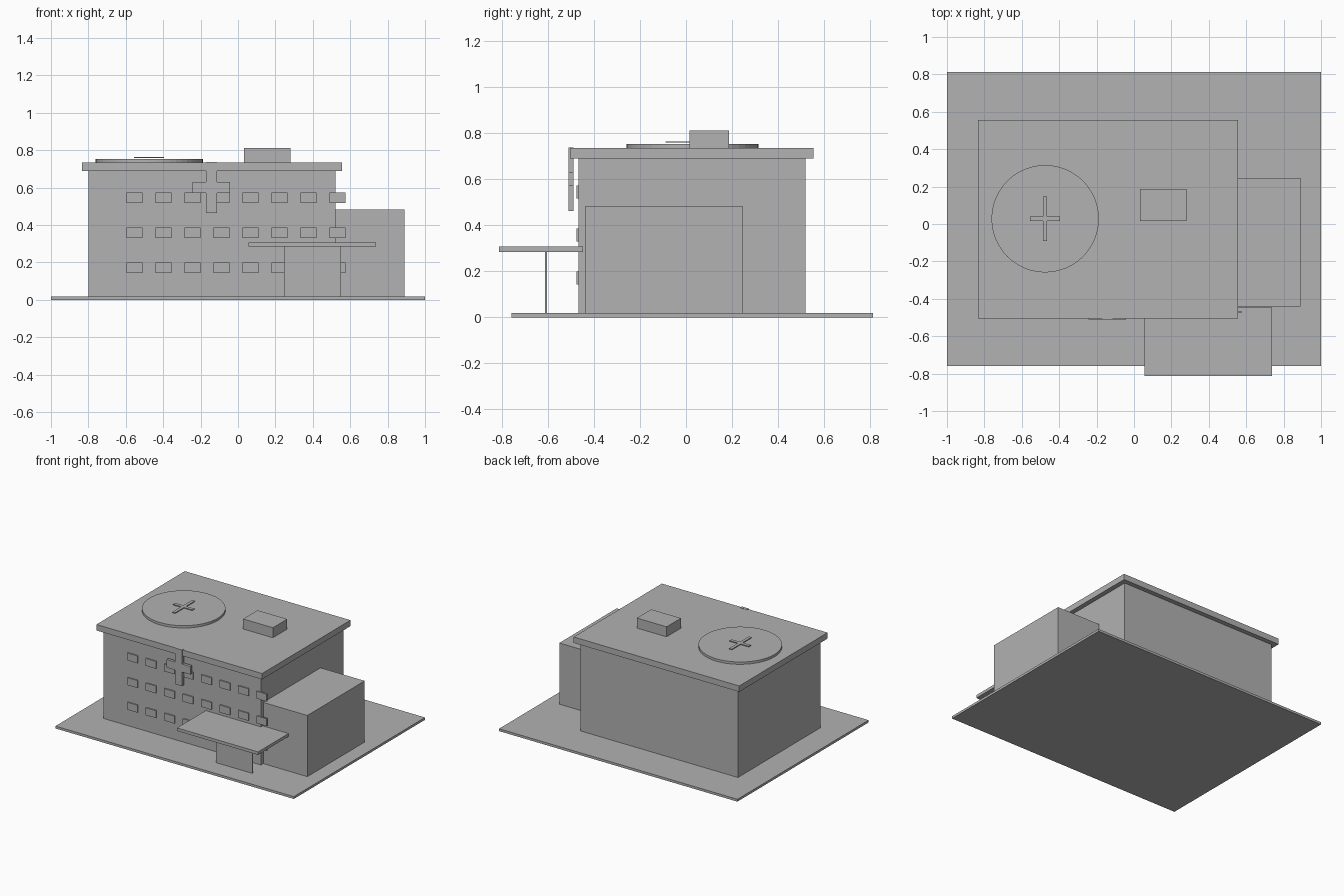
import bpy
import bmesh

cube = bpy.data.objects.get("Cube")
if cube:
    bpy.data.objects.remove(cube, do_unlink=True)

grey = bpy.data.materials.new("plain_grey")
grey.use_nodes = True
colour = (0.445, 0.445, 0.445, 1)
grey.diffuse_color = colour
grey.node_tree.nodes["Principled BSDF"].inputs["Base Color"].default_value = colour


def finish(name, bm):
    mesh = bpy.data.meshes.new(name)
    bm.to_mesh(mesh)
    bm.free()
    mesh.materials.append(grey)
    obj = bpy.data.objects.new(name, mesh)
    bpy.context.collection.objects.link(obj)
    return obj


def add_box(bm, xs, ys, zs):
    verts = bmesh.ops.create_cube(bm, size=1)["verts"]
    for v in verts:
        for axis, (low, high) in enumerate((xs, ys, zs)):
            v.co[axis] = low if v.co[axis] < 0 else high


def box(name, xs, ys, zs):
    bm = bmesh.new()
    add_box(bm, xs, ys, zs)
    return finish(name, bm)


def plus(name, outline, xs, ys, zs):
    """Extrude a plus-shaped outline made of corner picks from four-step ranges."""
    bm = bmesh.new()
    a, b = outline
    steps = [(1, 0), (2, 0), (2, 1), (3, 1), (3, 2), (2, 2),
             (2, 3), (1, 3), (1, 2), (0, 2), (0, 1), (1, 1)]
    upright = zs is None
    depth = ys if upright else zs
    place = (lambda u, v: (u, depth[0], v)) if upright else (lambda u, v: (u, v, depth[0]))
    face = bm.faces.new([bm.verts.new(place(a[i], b[j])) for i, j in steps])
    moved = bmesh.ops.extrude_face_region(bm, geom=[face])["geom"]
    axis = 1 if upright else 2
    for v in moved:
        if isinstance(v, bmesh.types.BMVert):
            v.co[axis] = depth[1]
    bmesh.ops.recalc_face_normals(bm, faces=bm.faces)
    return finish(name, bm)


# Ground slab, building masses and roof
box("ground_slab", (-1, 1), (-0.759, 0.812), (0, 0.018))
box("main_building", (-0.8, 0.52), (-0.468, 0.52), (0.018, 0.69))
box("roof_slab", (-0.835, 0.555), (-0.504, 0.555), (0.69, 0.735))
box("side_wing", (0.52, 0.89), (-0.44, 0.247), (0.018, 0.482))
box("rooftop_unit", (0.032, 0.282), (0.015, 0.187), (0.735, 0.811))

# Entrance canopy and its door panel
box("entrance_canopy", (0.057, 0.737), (-0.812, -0.447), (0.284, 0.307))
box("entrance_door", (0.245, 0.55), (-0.613, -0.605), (0.018, 0.284))

# Landing pad with a raised cross
bm = bmesh.new()
bmesh.ops.create_cone(bm, cap_ends=True, segments=48, radius1=0.287, radius2=0.287, depth=0.018)
bmesh.ops.translate(bm, verts=bm.verts, vec=(-0.475, 0.028, 0.744))
finish("landing_pad", bm)
plus("pad_cross", ((-0.556, -0.487, -0.464, -0.395), (-0.09, 0.016, 0.041, 0.146)),
     None, None, (0.759, 0.765))

# Large cross hung on the front
plus("front_cross", ((-0.242, -0.172, -0.112, -0.042), (0.463, 0.57, 0.631, 0.737)),
     None, (-0.511, -0.489), None)

# Three rows of raised front windows
bm = bmesh.new()
for row in range(3):
    for column in range(8):
        right = 0.575 - 0.155 * column
        bottom = 0.143 + 0.187 * row
        add_box(bm, (right - 0.085, right), (-0.477, -0.465), (bottom, bottom + 0.056))
finish("front_windows", bm)
